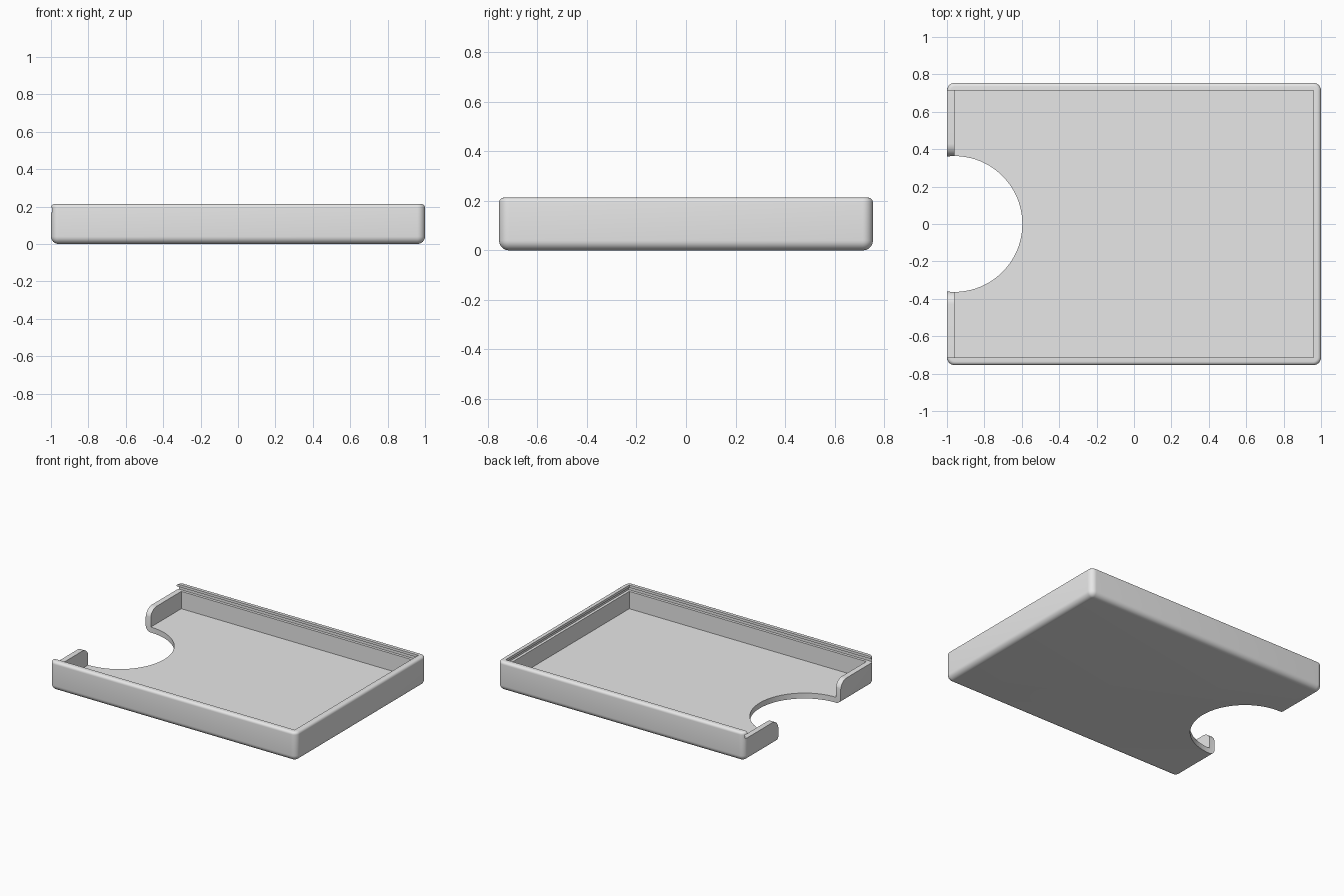
import bpy, bmesh, math

if "Cube" in bpy.data.objects:
    bpy.data.objects.remove(bpy.data.objects["Cube"])

HX, HY, H = 1.0, 0.755, 0.213      # outer half sizes and height
WALL, FLOOR, R = 0.04, 0.04, 0.042  # wall, floor, corner radius
SLOT_LOW, SLOT_HIGH = 0.167, 0.195  # lid groove heights
CUT_R, CUT_X = 0.363, -0.96         # finger cutout

grey = bpy.data.materials.new("light grey")
grey.diffuse_color = (0.8, 0.8, 0.8, 1)
grey.use_nodes = True
grey.node_tree.nodes["Principled BSDF"].inputs["Base Color"].default_value = grey.diffuse_color


def make_object(name, bm):
    bmesh.ops.recalc_face_normals(bm, faces=bm.faces)
    mesh = bpy.data.meshes.new(name)
    bm.to_mesh(mesh)
    bm.free()
    mesh.materials.append(grey)
    obj = bpy.data.objects.new(name, mesh)
    bpy.context.collection.objects.link(obj)
    return obj


def loft(name, rings):
    """Skin a stack of equally sized rings and cap both ends."""
    bm = bmesh.new()
    loops = [[bm.verts.new(p) for p in ring] for ring in rings]
    n = len(loops[0])
    for a, b in zip(loops, loops[1:]):
        for i in range(n):
            j = (i + 1) % n
            bm.faces.new((a[i], a[j], b[j], b[i]))
    bm.faces.new(loops[0])
    bm.faces.new(loops[-1])
    return make_object(name, bm)


def rounded_ring(inset, z, steps=8):
    r = R - inset
    pts = []
    for k, (sx, sy) in enumerate([(1, 1), (-1, 1), (-1, -1), (1, -1)]):
        for i in range(steps + 1):
            a = (k + i / steps) * math.pi / 2
            pts.append((sx * (HX - R) + r * math.cos(a),
                        sy * (HY - R) + r * math.sin(a), z))
    return pts


def box(name, x0, x1, hy, z0, z1):
    return loft(name, [[(x0, -hy, z), (x1, -hy, z), (x1, hy, z), (x0, hy, z)]
                       for z in (z0, z1)])


# Tray body: rounded corners, large bottom round, small rim round
rings = []
for i in range(9):
    a = i / 8 * math.pi / 2
    rings.append(rounded_ring(0.04 * (1 - math.sin(a)), 0.04 * (1 - math.cos(a))))
for i in range(7):
    a = i / 6 * math.pi / 2
    rings.append(rounded_ring(0.02 * (1 - math.cos(a)), H - 0.02 * (1 - math.sin(a))))
tray = loft("tray", rings)

# Inner cavity, lid groove and the open end the lid slides through
cutters = [
    box("cavity_cutter", -HX + WALL, HX - WALL, HY - WALL, FLOOR, 0.4),
    box("groove_cutter", -1.2, HX - 0.02, HY - 0.02, SLOT_LOW, SLOT_HIGH),
    box("lid_entry_cutter", -1.2, -0.9, HY - WALL, SLOT_LOW, 0.4),
]

# Round finger cutout through the floor
circle = [(CUT_X + CUT_R * math.cos(i * math.tau / 96),
           CUT_R * math.sin(i * math.tau / 96)) for i in range(96)]
cutters.append(loft("finger_cutter", [[(x, y, z) for x, y in circle] for z in (-0.1, 0.4)]))

# End wall gap with rounded upper corners
edge, fillet = 0.36, 0.07
side = [(edge, -0.1)]
for i in range(11):
    a = math.pi - i / 10 * math.pi / 2
    side.append((edge + fillet + fillet * math.cos(a),
                 SLOT_LOW - fillet + fillet * math.sin(a)))
side.append((edge + fillet, 0.3))
gap = side + [(-y, z) for y, z in reversed(side)]
cutters.append(loft("end_gap_cutter", [[(x, y, z) for y, z in gap] for x in (-1.2, -0.955)]))

# Apply the cuts
bpy.context.view_layer.objects.active = tray
for cutter in cutters:
    mod = tray.modifiers.new(cutter.name, 'BOOLEAN')
    mod.operation = 'DIFFERENCE'
    mod.solver = 'EXACT'
    mod.object = cutter
    bpy.ops.object.modifier_apply(modifier=mod.name)
for cutter in cutters:
    bpy.data.objects.remove(cutter, do_unlink=True)

# Smooth rounds, sharp edges
bpy.ops.object.select_all(action='DESELECT')
tray.select_set(True)
bpy.ops.object.shade_smooth_by_angle(angle=math.radians(30))
